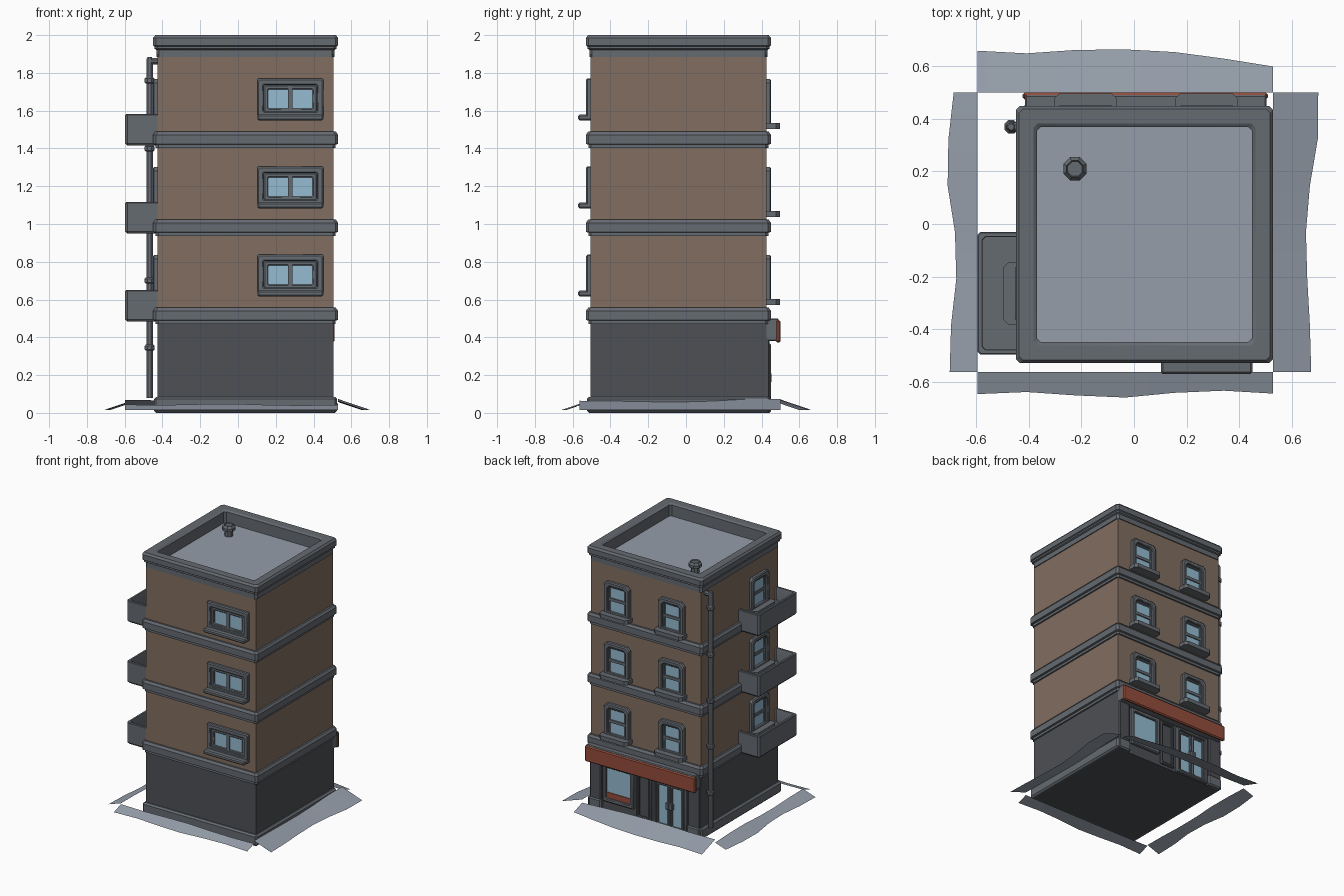
import bpy, bmesh, math
from mathutils import Matrix, Vector

if "Cube" in bpy.data.objects:
    bpy.data.objects.remove(bpy.data.objects["Cube"])


def material(name, rgb):
    m = bpy.data.materials.new(name)
    m.diffuse_color = (*rgb, 1)
    m.use_nodes = True
    m.node_tree.nodes["Principled BSDF"].inputs["Base Color"].default_value = m.diffuse_color
    return m


BROWN = material("brown_wall", (0.22, 0.155, 0.115))
DARK = material("dark_wall", (0.075, 0.08, 0.09))
TRIM = material("slate_trim", (0.13, 0.145, 0.165))
PALE = material("pale_slate", (0.30, 0.34, 0.40))
GLASS = material("glass", (0.30, 0.50, 0.64))
RED = material("brick_red", (0.30, 0.075, 0.045))
I = Matrix.Identity(4)
CX, CY, HALF = 0.04, -0.04, 0.465      # building centre and half width
PITCH = 0.466                          # storey height


def finish(name, bm, mat, M=I):
    bmesh.ops.transform(bm, matrix=M, verts=bm.verts)
    bmesh.ops.recalc_face_normals(bm, faces=bm.faces)
    me = bpy.data.meshes.new(name)
    bm.to_mesh(me)
    bm.free()
    me.materials.append(mat)
    ob = bpy.data.objects.new(name, me)
    bpy.context.collection.objects.link(ob)
    return ob


def box(name, x, y, z, mat, bevel=0.0, M=I):
    bm = bmesh.new()
    c = [(a[0] + a[1]) / 2 for a in (x, y, z)]
    s = [abs(a[1] - a[0]) for a in (x, y, z)]
    bmesh.ops.create_cube(bm, size=1, matrix=Matrix.Translation(c) @ Matrix.Diagonal((*s, 1)))
    if bevel:
        bmesh.ops.bevel(bm, geom=bm.edges[:], offset=bevel, segments=1, affect='EDGES')
    return finish(name, bm, mat, M)


def outline(x, y, inset, ch):
    """Rectangle with chamfered corners; ch = (low corners, high corners)."""
    x0, x1, y0, y1 = x[0] + inset, x[1] - inset, y[0] + inset, y[1] - inset
    a, b = ch
    return [(x0 + a, y0), (x1 - a, y0), (x1, y0 + a), (x1, y1 - b),
            (x1 - b, y1), (x0 + b, y1), (x0, y1 - b), (x0, y0 + a)]


def skin(name, loops, mat, wrap=False, M=I):
    """Skin loops of points; either wrap round or cap both ends."""
    bm = bmesh.new()
    vs = [[bm.verts.new(p) for p in lp] for lp in loops]
    n = len(vs[0])
    pairs = list(zip(vs, vs[1:])) + ([(vs[-1], vs[0])] if wrap else [])
    for a, b in pairs:
        for i in range(n):
            j = (i + 1) % n
            bm.faces.new((a[i], a[j], b[j], b[i]))
    if not wrap:
        bm.faces.new(vs[0])
        bm.faces.new(vs[-1])
    return finish(name, bm, mat, M)


def moulding(name, profile, mat, wrap=True, ch=0.015):
    """Horizontal moulding round the building: profile of (half width, z)."""
    skin(name, [[(px, py, z) for px, py in
                 outline((CX - h, CX + h), (CY - h, CY + h), 0, (ch, ch))]
                for h, z in profile], mat, wrap)


def frame(name, x, z, width, depth, mat, M, ch=(0.006, 0.006)):
    """Window surround standing out of the wall (local -y is outward)."""
    prof = [(0, 0.01), (0, -depth + 0.007), (0.007, -depth),
            (width - 0.005, -depth), (width, -depth + 0.005), (width, 0.01)]
    skin(name, [[(px, y, pz) for px, pz in outline(x, z, i, ch)] for i, y in prof],
         mat, True, M)


def lathe(name, profile, at, mat, sides=8, M=I):
    loops = [[(r * math.cos(t), r * math.sin(t), z) for t in
              [math.tau * (k + 0.5) / sides for k in range(sides)]] for r, z in profile]
    return skin(name, loops, mat, False, Matrix.Translation(at) @ M)


def wall(side, along, z=0):
    """Matrix placing facade-local parts on one wall."""
    pos, ang = {"front": ((along, CY - HALF, z), 0),
                "back": ((along, CY + HALF, z), math.pi),
                "left": ((CX - HALF, along, z), -math.pi / 2)}[side]
    return Matrix.Translation(pos) @ Matrix.Rotation(ang, 4, 'Z')


# Walls and bottom moulding
WX, WY = (CX - HALF, CX + HALF), (CY - HALF, CY + HALF)
box("ground_floor", WX, WY, (0.0, 0.50), DARK)
box("upper_walls", WX, WY, (0.50, 1.90), BROWN)
box("skirting_front", (-0.445, 0.525), (-0.525, -0.49), (0, 0.085), TRIM, 0.012)
box("skirting_left", (-0.445, -0.41), (-0.525, 0.445), (0, 0.085), TRIM, 0.012)
box("skirting_right", (0.49, 0.525), (-0.525, 0.445), (0, 0.085), TRIM, 0.012)

# Floor bands, cornice with parapet, sunken roof
for i in range(3):
    z = 0.47 + i * PITCH
    moulding(f"floor_band_{i}", [(0.45, z), (0.477, z), (0.477, z + 0.018), (0.49, z + 0.022),
             (0.49, z + 0.07), (0.478, z + 0.087), (0.45, z + 0.087)], TRIM)
moulding("cornice", [(0.45, 1.885), (0.472, 1.885), (0.472, 1.922), (0.482, 1.928), (0.482, 1.94),
         (0.49, 1.945), (0.49, 1.985), (0.478, 2.0), (0.422, 2.0), (0.41, 1.99), (0.41, 1.89),
         (0.45, 1.89)], TRIM)
box("roof", (CX - 0.42, CX + 0.42), (CY - 0.42, CY + 0.42), (1.88, 1.905), PALE)
lathe("roof_vent", [(0.03, 1.90), (0.03, 1.945), (0.048, 1.952), (0.048, 1.972),
      (0.034, 1.99), (0.03, 1.982)], (-0.225, 0.21, 0), TRIM)


def wide_window(tag, M):
    frame("wide_frame_" + tag, (-0.175, 0.175), (0.63, 0.838), 0.034, 0.024, TRIM, M)
    frame("wide_sash_" + tag, (-0.142, 0.142), (0.655, 0.806), 0.025, 0.012, TRIM, M)
    box("wide_mullion_" + tag, (-0.012, 0.012), (-0.012, 0.01), (0.67, 0.80), TRIM, 0, M)
    box("wide_glass_" + tag, (-0.125, 0.125), (-0.004, 0.01), (0.67, 0.80), GLASS, 0, M)
    box("wide_sill_" + tag, (-0.175, 0.175), (-0.066, 0.01), (0.617, 0.648), TRIM, 0.008, M)


def tall_window(tag, M):
    frame("tall_frame_" + tag, (-0.107, 0.107), (0.58, 0.836), 0.03, 0.026, TRIM, M, (0.004, 0.022))
    frame("tall_sash_" + tag, (-0.08, 0.08), (0.59, 0.81), 0.02, 0.012, TRIM, M)
    box("tall_rail_" + tag, (-0.07, 0.07), (-0.012, 0.01), (0.69, 0.712), TRIM, 0, M)
    box("tall_glass_" + tag, (-0.07, 0.07), (-0.004, 0.01), (0.60, 0.80), GLASS, 0, M)
    skin("tall_sill_" + tag, [[(px, py, z) for px, py in outline((-0.12, 0.12), (-0.072, 0.01), 0, (0.02, 0))]
                              for z in (0.572, 0.602)], TRIM, False, M)


# Windows and balconies on each upper storey
for i in range(3):
    dz = i * PITCH
    wide_window(str(i), wall("front", 0.277, dz))
    tall_window(f"back_a{i}", wall("back", -0.185, dz))
    tall_window(f"back_b{i}", wall("back", 0.277, dz))
    tall_window(f"left_{i}", wall("left", -0.265, dz))
    skin(f"balcony_{i}", [[(px, py, z + dz) for px, py in
         outline((-0.597, -0.40), (-0.498, -0.03), ins, (0.012, 0.012))]
         for ins, z in ((0.01, 0.483), (0, 0.495), (0, 0.645), (0.004, 0.65),
                        (0.018, 0.65), (0.02, 0.645), (0.02, 0.52))], TRIM)

# Shopfront on the back wall: pilasters, window, panel, double door
B = wall("back", 0)
for k, (a, b) in enumerate(((0.41, 0.505), (-0.425, -0.325))):
    box(f"pilaster_{k}", (-b, -a), (-0.018, 0.01), (0, 0.40), DARK, 0.006, B)
    box(f"pilaster_base_{k}", (-b - 0.008, -a + 0.004), (-0.026, 0.01), (0, 0.085), TRIM, 0.01, B)
frame("shop_window_frame", (-0.395, -0.135), (0.08, 0.37), 0.028, 0.024, TRIM, B)
box("shop_glass", (-0.37, -0.16), (-0.005, 0.01), (0.15, 0.345), GLASS, 0, B)
box("shop_window_panel", (-0.37, -0.16), (-0.01, 0.01), (0.10, 0.15), RED, 0, B)
frame("shop_side_panel", (-0.115, 0.01), (0.02, 0.37), 0.022, 0.014, DARK, B)
frame("door_frame", (0.03, 0.31), (0.004, 0.37), 0.022, 0.024, TRIM, B)
for k, s in enumerate((-1, 1)):
    D = wall("back", -0.17 - s * 0.059)
    frame(f"door_leaf_{k}", (-0.058, 0.058), (0.015, 0.348), 0.02, 0.014, TRIM, D)
    box(f"door_glass_{k}", (-0.045, 0.045), (-0.005, 0.01), (0.03, 0.335), GLASS, 0, D)
    box(f"door_handle_{k}", (-s * 0.058, -s * 0.03), (-0.028, 0.0), (0.16, 0.21), TRIM, 0.004, D)

# Shop sign board
box("sign_back", (-0.505, 0.415), (-0.066, 0.01), (0.38, 0.50), TRIM, 0.006, B)
box("sign_face", (-0.51, 0.425), (-0.075, -0.05), (0.372, 0.492), RED, 0.008, B)

# Drainpipe with collars and elbow
PX, PY = -0.468, 0.37
lathe("drainpipe", [(0.019, 0.08), (0.019, 1.87), (0.012, 1.885)], (PX, PY, 0), TRIM)
lathe("drainpipe_elbow", [(0.019, 0), (0.019, 0.06)], (PX, PY, 1.862), TRIM, 8,
      Matrix.Rotation(math.pi / 2, 4, 'Y'))
for k, z in enumerate((0.345, 0.70, 1.05, 1.40, 1.76)):
    lathe(f"pipe_collar_{k}", [(0.022, z - 0.016), (0.028, z - 0.01), (0.028, z + 0.01),
          (0.022, z + 0.016)], (PX, PY, 0), TRIM)


def apron(name, a, b, out, widths):
    """Sloping ground strip with an uneven outer edge."""
    bm = bmesh.new()
    a, b, out = Vector(a), Vector(b), Vector(out)
    rows = []
    for i, w in enumerate(widths):
        p = a.lerp(b, i / (len(widths) - 1))
        rows.append((bm.verts.new((p.x, p.y, 0.015 + w * 0.34)),
                     bm.verts.new((p.x + out.x * w, p.y + out.y * w, 0.015))))
    for r, s in zip(rows, rows[1:]):
        bm.faces.new((r[0], r[1], s[1], s[0]))
    ob = finish(name, bm, PALE)
    if ob.data.polygons[0].normal.z < 0:
        ob.data.flip_normals()


# Pavement aprons round the footprint
X0, X1, Y0, Y1 = -0.597, 0.53, -0.563, 0.50
apron("apron_front", (X0, Y0), (X1, Y0), (0, -1), (.085, .077, .09, .098, .08, .072, .083))
apron("apron_right", (X1, Y0), (X1, Y1), (1, 0), (.145, .14, .13, .125, .14, .17, .172))
apron("apron_back", (X0, Y1), (X1, Y1), (0, 1), (.16, .15, .163, .165, .155, .13, .10))
apron("apron_left", (X0, Y0), (X0, Y1), (-1, 0), (.105, .10, .08, .085, .113, .11, .09))

# Smooth shading with sharp edges kept
bpy.ops.object.select_all(action='SELECT')
bpy.context.view_layer.objects.active = bpy.context.scene.objects[0]
bpy.ops.object.shade_smooth_by_angle(angle=math.radians(30))
